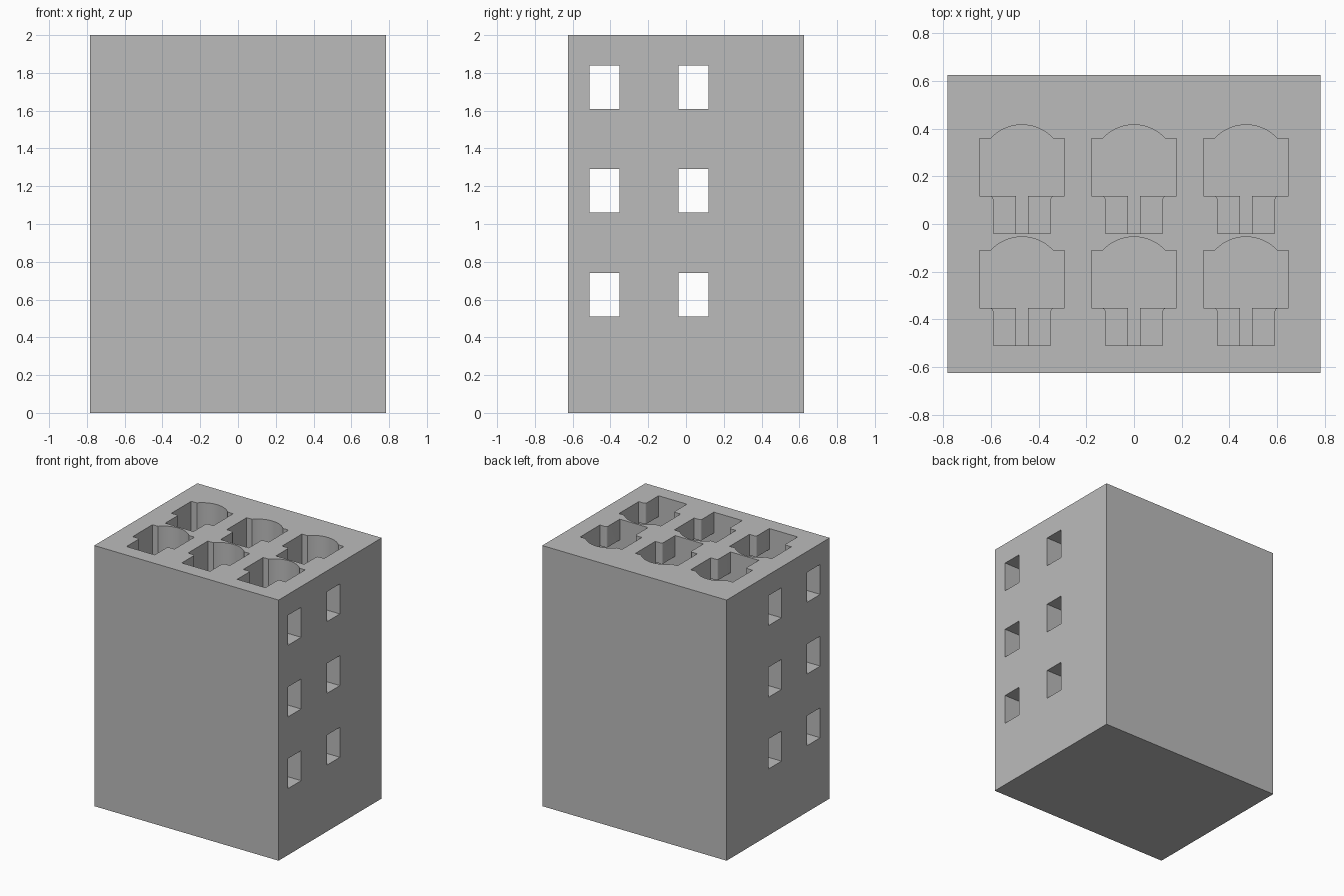
import bpy
import bmesh
from math import sin, cos, pi, acos

cube = bpy.data.objects.get("Cube")
if cube:
    bpy.data.objects.remove(cube, do_unlink=True)

WIDTH, DEPTH, HEIGHT = 1.565, 1.25, 2.0
COLUMNS = (-0.47, 0.0, 0.47)
ROWS = (-0.352, 0.118)            # y of the front edge of each pocket
LEVELS = (0.51, 1.06, 1.61)       # bottom of each cross tunnel
POCKET_FLOOR, SLOT_FLOOR, TOP = 0.2, 0.51, HEIGHT + 0.1

grey = bpy.data.materials.new("light grey")
grey.use_nodes = True
grey.diffuse_color = (0.5, 0.5, 0.5, 1)
grey.node_tree.nodes["Principled BSDF"].inputs["Base Color"].default_value = grey.diffuse_color


def add_prism(bm, outline, z0, z1):
    """Extrude a flat outline from z0 up to z1."""
    face = bm.faces.new([bm.verts.new((x, y, z0)) for x, y in outline])
    up = bmesh.ops.extrude_face_region(bm, geom=[face])["geom"]
    for v in up:
        if isinstance(v, bmesh.types.BMVert):
            v.co.z = z1


def rectangle(x0, x1, y0, y1):
    return [(x0, y0), (x1, y0), (x1, y1), (x0, y1)]


def make_object(name, bm):
    bmesh.ops.recalc_face_normals(bm, faces=bm.faces)
    mesh = bpy.data.meshes.new(name)
    bm.to_mesh(mesh)
    bm.free()
    mesh.materials.append(grey)
    obj = bpy.data.objects.new(name, mesh)
    bpy.context.collection.objects.link(obj)
    return obj


def pocket_outline():
    """Rectangle with a round bulge at the back."""
    half, length, radius = 0.178, 0.24, 0.178
    start = acos(0.131 / radius)
    steps = 20
    angles = [start + (pi - 2 * start) * i / steps for i in range(steps + 1)]
    arc = [(radius * cos(a), length / 2 + radius * sin(a)) for a in angles]
    return [(-half, 0), (half, 0), (half, length)] + arc + [(-half, length)]


def slot_outline():
    """Narrow slot whose mouth is rounded where it meets the pocket."""
    half, r, overlap = 0.12, 0.015, 0.03
    side = [(half + r - r * cos(a), -r + r * sin(a))
            for a in (i * pi / 10 for i in range(6))]
    right = [(half, -0.158)] + side + [(half + r, overlap)]
    return right + [(-x, y) for x, y in reversed(right)]


# Block
bm = bmesh.new()
add_prism(bm, rectangle(-WIDTH / 2, WIDTH / 2, -DEPTH / 2, DEPTH / 2), 0, HEIGHT)
block = make_object("holder_block", bm)

# Cutters for pockets, slots and the narrow groove in each slot floor
parts = (
    ("pocket_cutter", pocket_outline(), POCKET_FLOOR),
    ("slot_cutter", slot_outline(), SLOT_FLOOR),
    ("groove_cutter", rectangle(-0.025, 0.025, -0.158, 0.03), POCKET_FLOOR),
)
cutters = []
for name, outline, floor in parts:
    bm = bmesh.new()
    for cx in COLUMNS:
        for cy in ROWS:
            add_prism(bm, [(x + cx, y + cy) for x, y in outline], floor, TOP)
    cutters.append(make_object(name, bm))

# Tunnels running from side to side through the slots
bm = bmesh.new()
for cy in ROWS:
    for z in LEVELS:
        add_prism(bm, rectangle(-1, 1, cy - 0.158, cy), z, z + 0.23)
cutters.append(make_object("tunnel_cutter", bm))

# Cut the block
bpy.ops.object.select_all(action="DESELECT")
block.select_set(True)
bpy.context.view_layer.objects.active = block
for cutter in cutters:
    cutter.hide_render = True
    mod = block.modifiers.new(cutter.name, "BOOLEAN")
    mod.operation, mod.solver, mod.object = "DIFFERENCE", "EXACT", cutter
    bpy.ops.object.modifier_apply(modifier=mod.name)
    bpy.data.objects.remove(cutter, do_unlink=True)

bpy.ops.object.shade_smooth_by_angle(angle=pi / 6)
